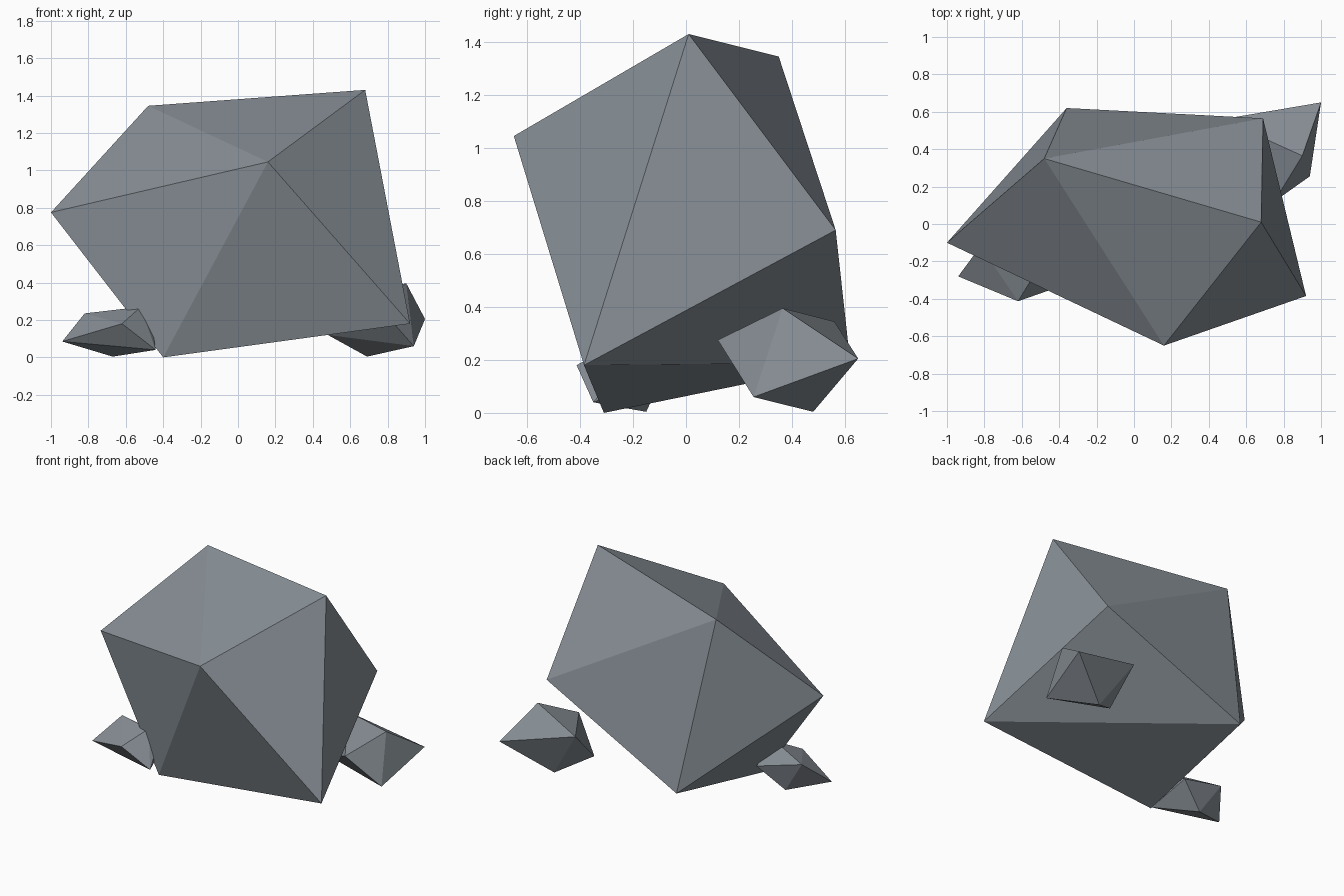
import bpy, bmesh

# One flat blue-grey stone colour
stone = bpy.data.materials.new("blue_grey_stone")
stone.diffuse_color = (0.245, 0.275, 0.305, 1.0)


def rock(name, corners):
    """Faceted stone: the convex shell around a few corner points."""
    bm = bmesh.new()
    for co in corners:
        bm.verts.new(co)
    bmesh.ops.convex_hull(bm, input=bm.verts)
    bmesh.ops.recalc_face_normals(bm, faces=bm.faces)
    mesh = bpy.data.meshes.new(name)
    bm.to_mesh(mesh)
    bm.free()
    mesh.materials.append(stone)
    obj = bpy.data.objects.new(name, mesh)
    bpy.context.collection.objects.link(obj)
    return obj


# Main boulder
rock("boulder", [
    (-1.00, -0.10, 0.775), (-0.48, 0.35, 1.345), (0.68, 0.01, 1.43),
    (0.16, -0.65, 1.045), (0.92, -0.385, 0.18), (-0.40, -0.31, 0.0),
    (-0.36, 0.62, 0.19), (0.69, 0.565, 0.69)])

# Small stone at the front left
rock("left_stone", [
    (-0.94, -0.28, 0.085), (-0.82, -0.118, 0.235), (-0.52, -0.25, 0.27),
    (-0.62, -0.413, 0.18), (-0.44, -0.35, 0.04), (-0.67, -0.15, 0.004),
    (-0.49, -0.084, 0.15), (-0.46, -0.24, 0.17)])

# Small stone at the back right
rock("right_stone", [
    (0.90, 0.365, 0.395), (1.00, 0.65, 0.205), (0.94, 0.255, 0.06),
    (0.75, 0.12, 0.275), (0.69, 0.48, 0.004), (0.47, 0.56, 0.345),
    (0.48, 0.335, 0.12)])
